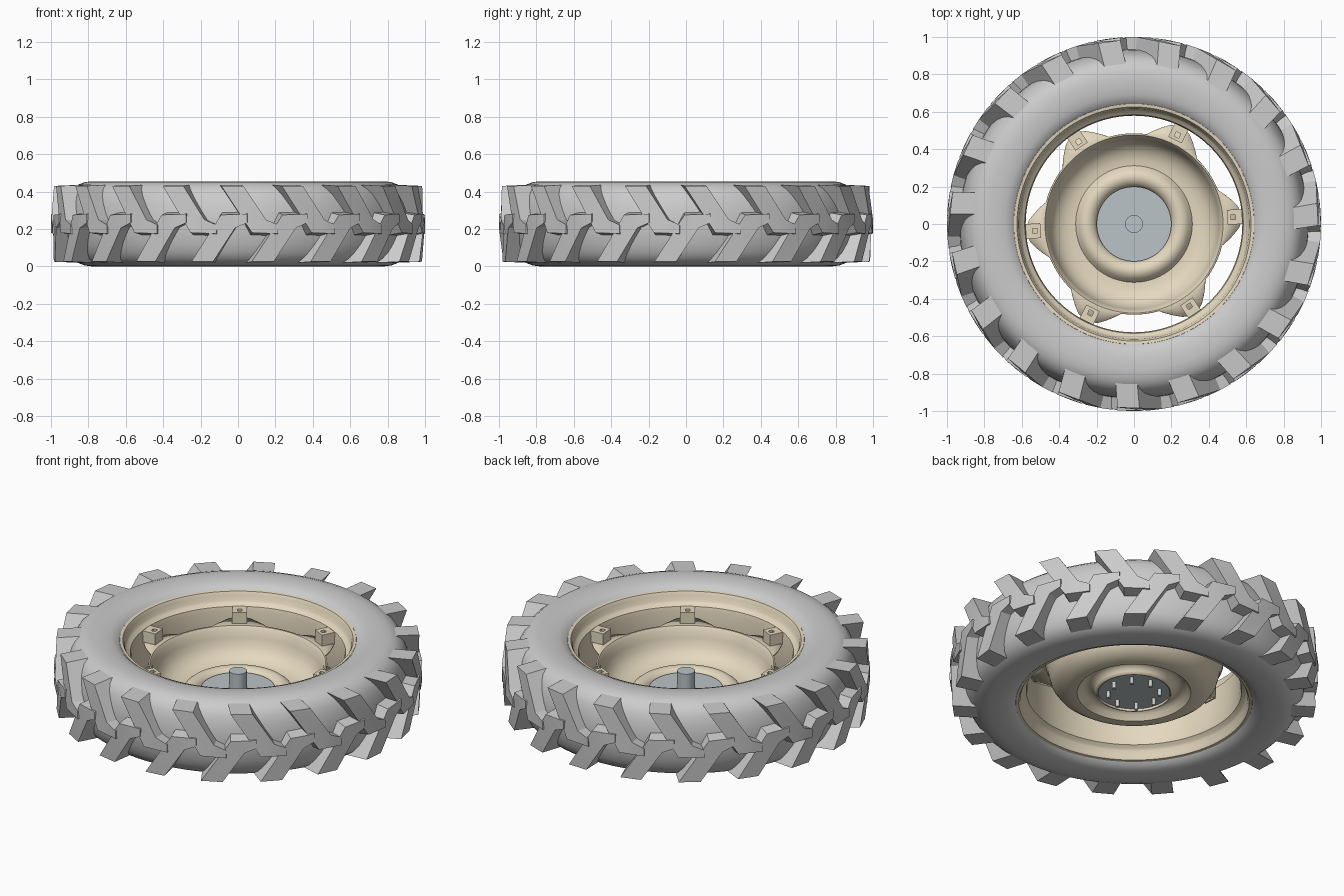
import bpy, bmesh
from math import sin, cos, radians, pi

if "Cube" in bpy.data.objects:
    bpy.data.objects.remove(bpy.data.objects["Cube"])

def material(name, rgb):
    m = bpy.data.materials.new(name)
    m.diffuse_color = (*rgb, 1)
    m.use_nodes = True
    m.node_tree.nodes["Principled BSDF"].inputs["Base Color"].default_value = m.diffuse_color
    return m

CREAM = material("cream_paint", (0.78, 0.69, 0.52))
STEEL = material("steel", (0.50, 0.55, 0.57))

def finish(bm, name, mat=None, angle=35, thickness=0):
    bmesh.ops.recalc_face_normals(bm, faces=bm.faces)
    me = bpy.data.meshes.new(name)
    bm.to_mesh(me)
    bm.free()
    ob = bpy.data.objects.new(name, me)
    bpy.context.collection.objects.link(ob)
    if mat:
        me.materials.append(mat)
    bpy.ops.object.select_all(action='DESELECT')
    ob.select_set(True)
    bpy.context.view_layer.objects.active = ob
    bpy.ops.object.shade_smooth_by_angle(angle=radians(angle))
    if thickness:
        mod = ob.modifiers.new("thickness", 'SOLIDIFY')
        mod.thickness = thickness
        mod.offset = 0
    return ob

def lathe(bm, profile, steps=96, closed=False, radius=lambda i, r, a: r):
    """Spin (r, z) points about z; radius() may vary a ring with angle."""
    rings = []
    for i, (r, z) in enumerate(profile):
        ring = []
        for s in range(steps):
            a = 2 * pi * s / steps
            rr = radius(i, r, a)
            ring.append(bm.verts.new((rr * cos(a), rr * sin(a), z)))
        rings.append(ring)
    n = len(rings)
    for i in range(n if closed else n - 1):
        p, q = rings[i], rings[(i + 1) % n]
        for s in range(steps):
            t = (s + 1) % steps
            bm.faces.new((p[s], p[t], q[t], q[s]))

def cylinder(bm, x, y, z0, z1, r, seg):
    ret = bmesh.ops.create_cone(bm, cap_ends=True, segments=seg, radius1=r, radius2=r, depth=z1 - z0)
    bmesh.ops.translate(bm, verts=ret["verts"], vec=(x, y, (z0 + z1) / 2))

MID = 0.2275  # mid-plane of the wheel

def mirrored(half):
    """Complete a profile that ends on the mid-plane."""
    return half + [(r, 2 * MID - z) for r, z in reversed(half[:-1])]

# tyre carcass
bm = bmesh.new()
lathe(bm, mirrored([(.625, .40), (.637, .415), (.66, .436), (.69, .447), (.73, .453), (.78, .455),
                    (.82, .450), (.855, .437), (.885, .413), (.905, .38), (.92, .335),
                    (.93, .28), (.933, MID)]), closed=True)
finish(bm, "tyre_carcass", angle=60)

# tread lugs: diagonal bar ending in a flat nose, outline as (arc length, z)
OUTLINE = [(-.08, .430), (.04, .430), (.16, .250), (.225, .222), (.225, .175), (.085, .180)]
TOP_R = [.985, .985, 1.0, 1.0, 1.0, 1.0]
BASE_R = [.83, .83, .90, .91, .91, .90]
COUNT = 19
PITCH = 2 * pi / COUNT

def lug(bm, angle, flip):
    cu = sum(p[0] for p in OUTLINE) / 6
    cz = sum(p[1] for p in OUTLINE) / 6
    def ring(radii, grow):
        vs = []
        for (u, z), r in zip(OUTLINE, radii):
            a = angle + cu + (u - cu) * grow
            z = min(cz + (z - cz) * grow, .437)
            vs.append(bm.verts.new((r * cos(a), r * sin(a), 2 * MID - z if flip else z)))
        return vs
    t, b = ring(TOP_R, 1), ring(BASE_R, 1.16)
    for v in (t, b):
        bm.faces.new((v[0], v[1], v[2], v[5]))
        bm.faces.new((v[5], v[2], v[3], v[4]))
    for i in range(6):
        j = (i + 1) % 6
        bm.faces.new((t[i], t[j], b[j], b[i]))

for name, flip, shift in (("upper_tread_lugs", False, 0), ("lower_tread_lugs", True, .5)):
    bm = bmesh.new()
    for k in range(COUNT):
        lug(bm, radians(-90.6) + (k + shift) * PITCH, flip)
    finish(bm, name, angle=20)

# wheel rim
bm = bmesh.new()
lathe(bm, mirrored([(.645, .408), (.64, .418), (.628, .416), (.62, .40), (.615, .37),
                    (.605, .358), (.588, .345), (.583, .32), (.583, MID)]))
finish(bm, "wheel_rim", CREAM, thickness=.008)

# dished wheel disc with six ears reaching to the rim
EAR0, EARS = 4, 6

def ear_radius(i, r, a):
    if i > 0:
        return r
    d = abs((a * 180 / pi - EAR0 + 30) % 60 - 30)
    return r + .085 * min(1, max(0, (18 - d) / 13))

bm = bmesh.new()
lathe(bm, [(.484, .281), (.478, .28), (.468, .265), (.458, .22), (.445, .175), (.42, .14), (.385, .115),
           (.345, .102), (.31, .10), (.29, .125), (.27, .142), (.245, .145), (.22, .135),
           (.205, .115), (.198, .095)], steps=180, radius=ear_radius)
finish(bm, "wheel_disc", CREAM, thickness=.008)

# rim brackets: square blocks with a square bolt hole
bm = bmesh.new()
for k in range(EARS):
    a = radians(EAR0 + 60 * k)
    loops = []
    for h, z in ((.04, .278), (.04, .35), (.013, .35), (.013, .278)):
        loop = []
        for sx, sy in ((-1, -1), (1, -1), (1, 1), (-1, 1)):
            x, y = .54 + sx * h - (.01 if h < .03 else 0), sy * h
            loop.append(bm.verts.new((x * cos(a) - y * sin(a), x * sin(a) + y * cos(a), z)))
        loops.append(loop)
    for i in range(4):
        p, q = loops[i], loops[(i + 1) % 4]
        for s in range(4):
            t = (s + 1) % 4
            bm.faces.new((p[s], p[t], q[t], q[s]))
finish(bm, "rim_brackets", CREAM)

# hub plate and axle stub
bm = bmesh.new()
cylinder(bm, 0, 0, .11, .132, .2, 64)
finish(bm, "hub_plate", STEEL)
bm = bmesh.new()
cylinder(bm, 0, 0, .12, .235, .048, 32)
finish(bm, "axle_stub", STEEL)

# wheel studs under the hub plate
bm = bmesh.new()
for k in range(8):
    a = k * pi / 4
    cylinder(bm, .14 * cos(a), .14 * sin(a), .07, .115, .011, 12)
finish(bm, "wheel_studs")
